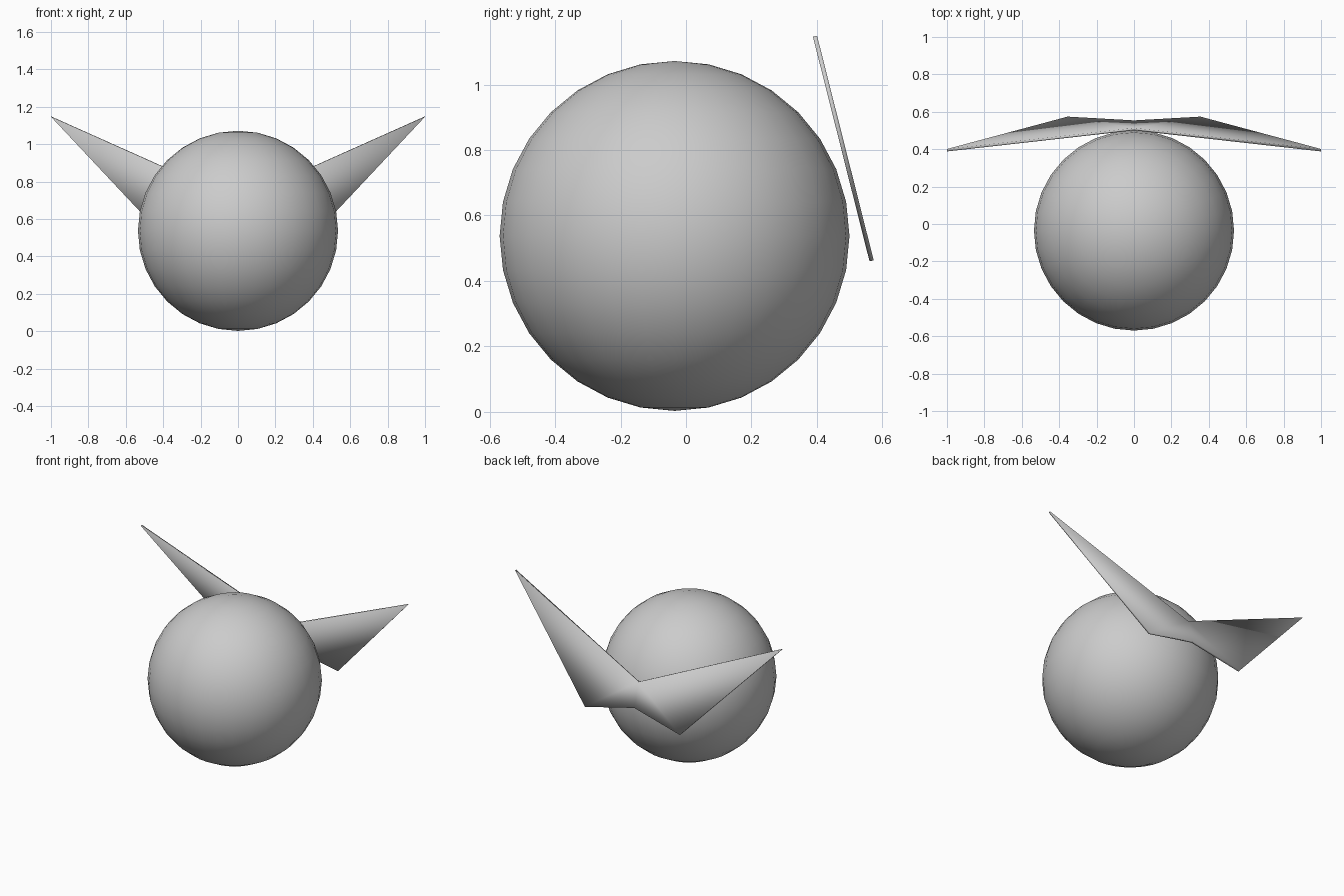
import bpy, bmesh

if "Cube" in bpy.data.objects:
    bpy.data.objects.remove(bpy.data.objects["Cube"])

grey = bpy.data.materials.new("light grey")
grey.diffuse_color = (0.6, 0.6, 0.6, 1)
grey.use_nodes = True
grey.node_tree.nodes["Principled BSDF"].inputs["Base Color"].default_value = grey.diffuse_color

# round body
bpy.ops.mesh.primitive_uv_sphere_add(segments=32, ring_count=16, radius=0.535,
                                     location=(0, -0.035, 0.537))
body = bpy.context.object
body.name = "body"
body.data.materials.append(grey)
bpy.ops.object.shade_smooth()

# wing plate: half outline in x, z, mirrored, leaning forward at the tips
right = [(0, 0.70), (1.0, 1.147), (0.355, 0.46), (0, 0.54)]
left = [(-x, z) for x, z in reversed(right) if x > 0]
outline = right + left


def lean(z):
    return 0.388 + (1.147 - z) * 0.252


bm = bmesh.new()
front = [bm.verts.new((x, lean(z), z)) for x, z in outline]
back = [bm.verts.new((x, lean(z) + 0.013, z + 0.002)) for x, z in outline]
# each side is two quads: one per wing
for ring in (front, back):
    bm.faces.new([ring[i] for i in (0, 1, 2, 3)])
    bm.faces.new([ring[i] for i in (0, 3, 4, 5)])
for i in range(6):
    j = (i + 1) % 6
    bm.faces.new([front[i], front[j], back[j], back[i]])
bmesh.ops.recalc_face_normals(bm, faces=bm.faces)
mesh = bpy.data.meshes.new("wings")
bm.to_mesh(mesh)
bm.free()
mesh.materials.append(grey)
wings = bpy.data.objects.new("wings", mesh)
bpy.context.collection.objects.link(wings)
for poly in mesh.polygons:
    poly.use_smooth = True
